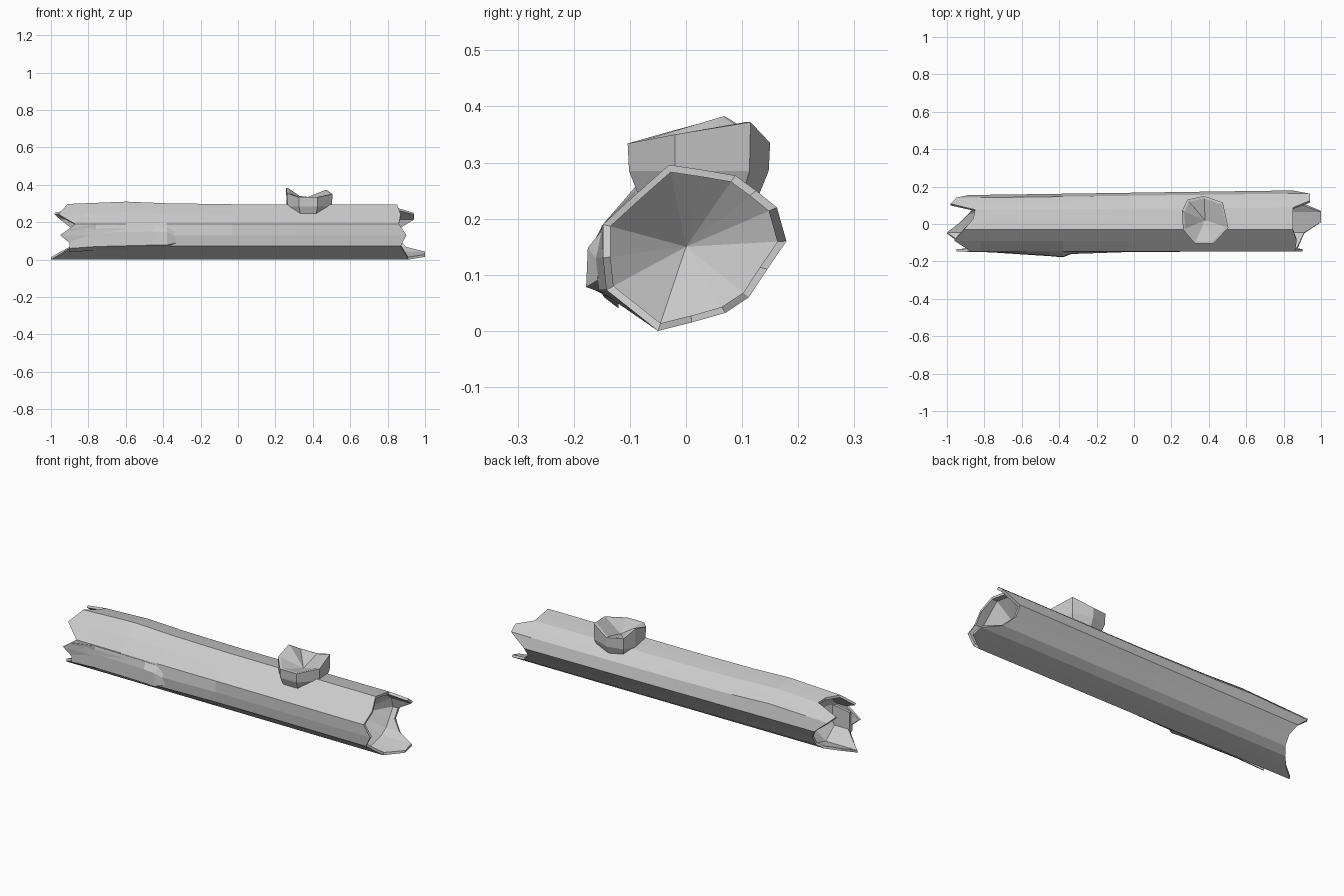
import bpy, bmesh
from mathutils import Vector

if "Cube" in bpy.data.objects:
    bpy.data.objects.remove(bpy.data.objects["Cube"])


def make_object(name, bm):
    bmesh.ops.recalc_face_normals(bm, faces=bm.faces)
    mesh = bpy.data.meshes.new(name)
    bm.to_mesh(mesh)
    bm.free()
    obj = bpy.data.objects.new(name, mesh)
    bpy.context.collection.objects.link(obj)
    return obj


def skin(name, rings, first=None, last=None):
    """Bridge rings in order; close each end with a fan to a point if given."""
    bm = bmesh.new()
    loops = [[bm.verts.new(p) for p in ring] for ring in rings]
    n = len(loops[0])
    for a, b in zip(loops, loops[1:]):
        for i in range(n):
            j = (i + 1) % n
            bm.faces.new((a[i], a[j], b[j], b[i]))
    for loop, tip in ((loops[0], first), (loops[-1], last)):
        if tip is None:
            bm.faces.new(loop)
        else:
            v = bm.verts.new(tip)
            for i in range(n):
                bm.faces.new((loop[i], loop[(i + 1) % n], v))
    return make_object(name, bm)


# Log outline: y, z, then how far each splinter reaches left and right
COLUMNS = [
    (-.05, .0, -1.0, .91), (.01, .015, -.93, 1.0), (.07, .032, -.88, 1.0),
    (.112, .06, -.85, .9), (.145, .11, -.85, .85), (.179, .16, -.88, .85),
    (.162, .22, -.95, .94), (.125, .25, -.98, .94), (.088, .277, -.85, .85),
    (.03, .287, -.86, .85), (-.03, .296, -.91, .85), (-.09, .243, -.96, .87),
    (-.148, .19, -.87, .86), (-.148, .13, -.95, .9), (-.142, .073, -.88, .87),
]


def log_point(x, y, z, scale=1.0):
    t = min(1, max(0, (0.8 - x) / 1.6))
    if y > 0:
        y *= 1 - 0.13 * t                      # narrower back at the left end
    if z > 0.2:
        z += 0.014 * max(0, 1 - abs(x + 0.6) / 0.35)   # swelling on top
    if y < -0.13 and z < 0.15:
        y -= 0.014 * max(0, 1 - abs(x + 0.38) / 0.4)   # swelling in front
    return (x, y * scale, 0.15 + (z - 0.15) * scale)


def log_ring(x, scale=1.0):
    return [log_point(x, y, z, scale) for y, z, _, _ in COLUMNS]


# Hollow log with splintered ends and conical hollows
INNER = 0.91
left = [[log_point(c[2], c[0], c[1], s) for c in COLUMNS] for s in (INNER, 1)]
right = [[log_point(c[3], c[0], c[1], s) for c in COLUMNS] for s in (1, INNER)]
body = [log_ring(x) for x in (-.82, -.6, -.38, -.03, .32, .82)]
skin("hollow_log",
     [log_ring(-.81, INNER)] + left + body + right + [log_ring(.82, INNER)],
     first=(-.7, 0, .15), last=(.7, 0, .15))

# Broken branch stump, flared upward with an uneven rim
RIM = [(.505, -.02, .35), (.475, .115, .372), (.375, .15, .335),
       (.285, .13, .345), (.257, .07, .382), (.262, -.03, .355),
       (.325, -.104, .334), (.425, -.104, .334)]
centre = Vector((.38, .02, 0))


def stump_ring(scale, height=None):
    ring = []
    for x, y, z in RIM:
        p = centre + (Vector((x, y, 0)) - centre) * scale
        p.z = z if height is None else height
        ring.append(p)
    return ring


skin("branch_stump",
     [stump_ring(.65, .18), stump_ring(.98, .285), stump_ring(1), stump_ring(.9)],
     last=(.38, .02, .305))

# Peeled bark flap lifted away from the log's front left side
flap = []
for x, out, low, mid, high in ((-.9, .146, .06, .13, .165),
                               (-.76, .152, .07, .145, .188),
                               (-.45, .172, .078, .15, .184),
                               (-.38, .178, .078, .148, .178),
                               (-.33, .158, .09, .122, .15)):
    flap.append([(x, -.12, low - .02), (x, -out, low), (x, -out + .003, mid),
                 (x, -.151, high), (x, -.12, high)])
skin("bark_flap", flap)
